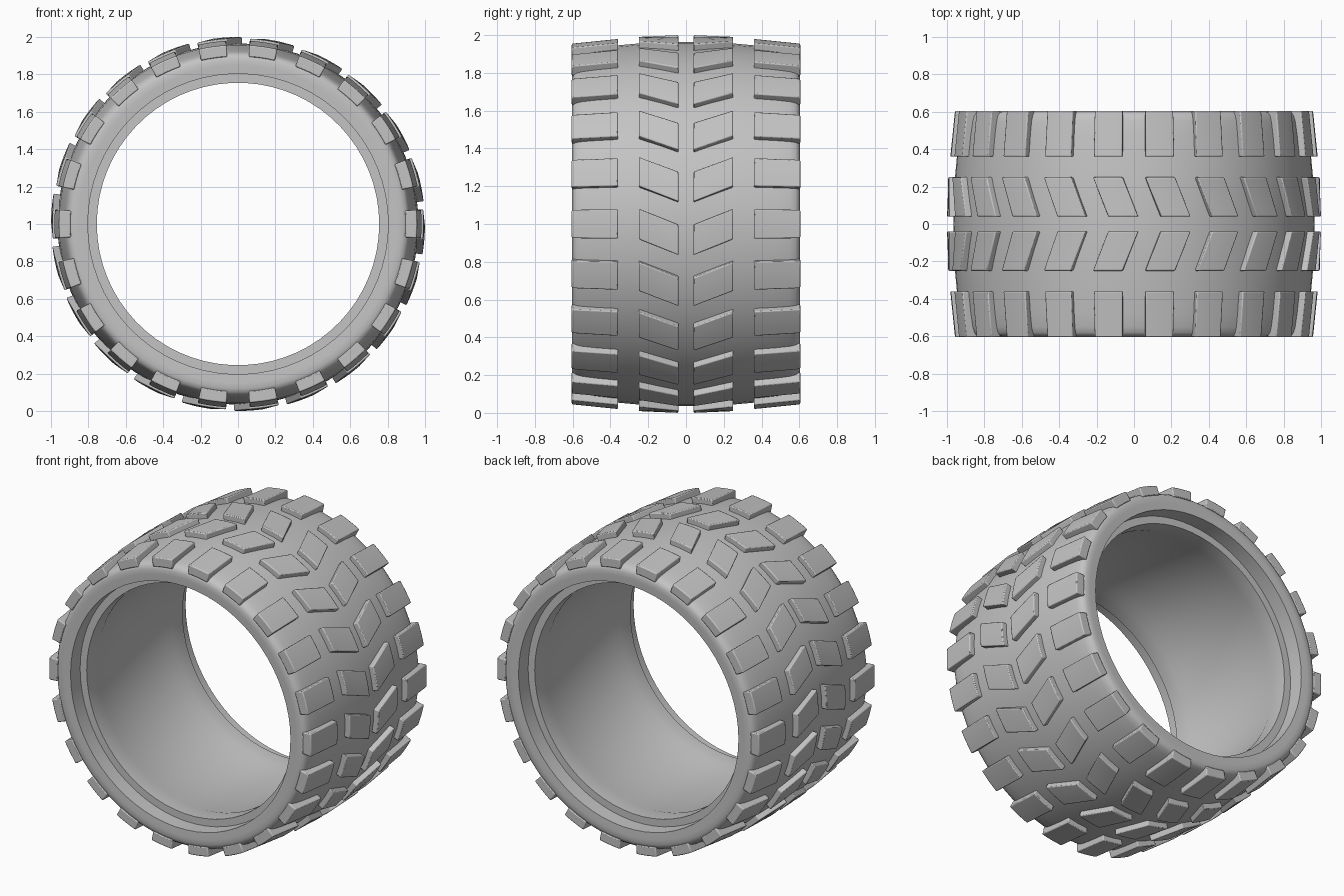
import bpy, bmesh, math

if "Cube" in bpy.data.objects:
    bpy.data.objects.remove(bpy.data.objects["Cube"])

COUNT = 22                      # tread blocks per row
PITCH = 2 * math.pi / COUNT

rubber = bpy.data.materials.new("grey_rubber")
rubber.diffuse_color = (0.55, 0.55, 0.55, 1)
rubber.use_nodes = True
rubber.node_tree.nodes["Principled BSDF"].inputs["Base Color"].default_value = rubber.diffuse_color


def point(r, angle, y):
    """Polar position round the wheel axis, which is at z = 1."""
    return (r * math.cos(angle), y, 1 + r * math.sin(angle))


def finish(bm, name, angle):
    bmesh.ops.recalc_face_normals(bm, faces=bm.faces)
    mesh = bpy.data.meshes.new(name)
    bm.to_mesh(mesh)
    bm.free()
    mesh.materials.append(rubber)
    obj = bpy.data.objects.new(name, mesh)
    bpy.context.collection.objects.link(obj)
    bpy.ops.object.select_all(action='DESELECT')
    obj.select_set(True)
    bpy.context.view_layer.objects.active = obj
    bpy.ops.object.shade_smooth_by_angle(angle=math.radians(angle))
    return obj


# Tyre body: half profile (y, r) from the tread centre round to the inside
half = [(0.0, 0.965), (0.12, 0.963), (0.25, 0.957), (0.38, 0.945),
        (0.48, 0.934), (0.55, 0.923), (0.58, 0.914), (0.595, 0.902),
        (0.603, 0.88), (0.603, 0.85), (0.60, 0.803), (0.50, 0.803), (0.50, 0.755),
        (0.39, 0.755), (0.33, 0.772)]
profile = half + [(-y, r) for y, r in reversed(half[1:])]
SIDES = 66
bm = bmesh.new()
rings = [[bm.verts.new(point(r, 2 * math.pi * i / SIDES, y)) for y, r in profile]
         for i in range(SIDES)]
n = len(profile)
for i in range(SIDES):
    a, b = rings[i], rings[(i + 1) % SIDES]
    for j in range(n):
        k = (j + 1) % n
        bm.faces.new((a[j], a[k], b[k], b[j]))
finish(bm, "tyre_body", 35)


def add_block(bm, angle, ends, width, steps=4):
    """Curved block; each end is (y, angle shift, top radius, bottom radius)."""
    grid = []
    for i in range(steps + 1):
        turn = width * (i / steps - 0.5)
        loop = []
        for (y, shift, top, bottom), order in zip(ends, ((0, 1), (1, 0))):
            radii = (bottom, top)
            loop += [bm.verts.new(point(radii[o], angle + shift + turn, y)) for o in order]
        grid.append(loop)
    for a, b in zip(grid, grid[1:]):
        for j in range(4):
            k = (j + 1) % 4
            bm.faces.new((a[j], a[k], b[k], b[j]))
    bm.faces.new(grid[0])
    bm.faces.new(grid[-1])


def tread_row(name, ends, width):
    """A ring of blocks on both sides of the tread."""
    bm = bmesh.new()
    for side in (1, -1):
        for i in range(COUNT):
            add_block(bm, i * PITCH, [(side * e[0],) + e[1:] for e in ends], width)
    obj = finish(bm, name, 35)
    bevel = obj.modifiers.new("soft_edges", 'BEVEL')
    bevel.width = 0.006
    bevel.segments = 2
    bevel.limit_method = 'ANGLE'
    bevel.angle_limit = math.radians(40)


# Slanted centre blocks forming the V pattern
tread_row("centre_tread_blocks",
          [(0.04, -0.085, 1.0, 0.94), (0.25, 0.0, 0.993, 0.93)], 0.162)
# Straight shoulder blocks ending flush with the sidewall
tread_row("shoulder_tread_blocks",
          [(0.36, 0.0, 0.982, 0.92), (0.605, 0.0, 0.957, 0.895)], 0.158)
